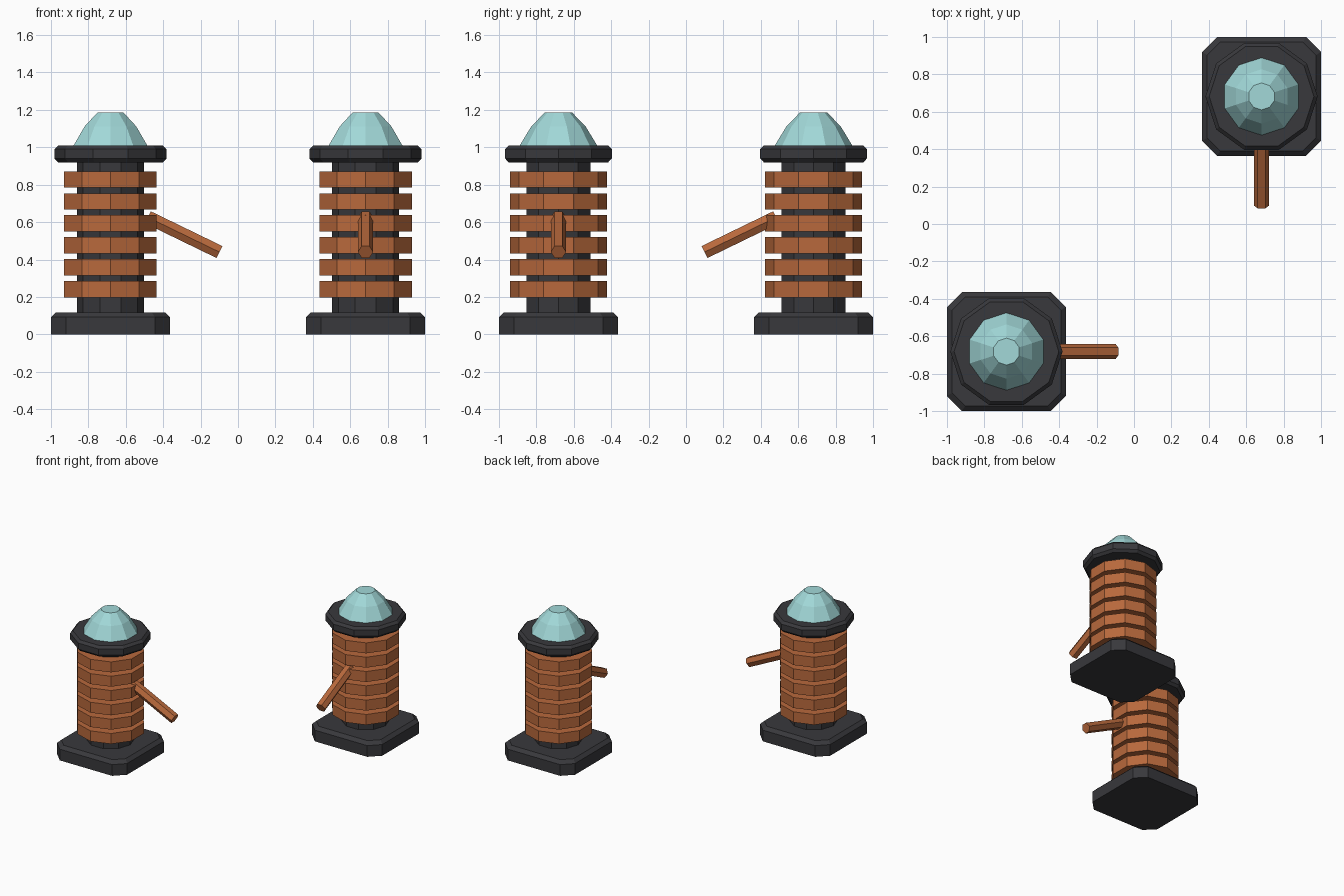
import bpy, bmesh, math
from mathutils import Vector

if "Cube" in bpy.data.objects:
    bpy.data.objects.remove(bpy.data.objects["Cube"])


def material(name, rgb):
    m = bpy.data.materials.new(name)
    m.diffuse_color = (*rgb, 1)
    m.use_nodes = True
    m.node_tree.nodes["Principled BSDF"].inputs["Base Color"].default_value = m.diffuse_color
    return m


DARK = material("dark_metal", (0.04, 0.04, 0.045))
COPPER = material("copper", (0.48, 0.14, 0.045))
GLASS = material("pale_glass", (0.36, 0.69, 0.69))


def loft(name, loops, mat):
    """Skin a stack of equal-length point loops and close both ends."""
    bm = bmesh.new()
    rows = [[bm.verts.new(p) for p in loop] for loop in loops]
    n = len(rows[0])
    for a, b in zip(rows, rows[1:]):
        for i in range(n):
            j = (i + 1) % n
            bm.faces.new((a[i], a[j], b[j], b[i]))
    bm.faces.new(rows[0][::-1])
    bm.faces.new(rows[-1])
    bmesh.ops.recalc_face_normals(bm, faces=bm.faces)
    me = bpy.data.meshes.new(name)
    bm.to_mesh(me)
    bm.free()
    me.materials.append(mat)
    ob = bpy.data.objects.new(name, me)
    bpy.context.collection.objects.link(ob)
    return ob


def turned(name, cx, cy, profile, start, mat):
    """Ten-sided turned part from (radius, z) pairs."""
    loops = [[(cx + r * math.cos(start + i * math.tau / 10),
               cy + r * math.sin(start + i * math.tau / 10), z)
              for i in range(10)] for r, z in profile]
    return loft(name, loops, mat)


def cut_square(cx, cy, half, cut, z):
    """Square outline with clipped corners."""
    k = half - cut
    pts = [(half, -k), (half, k), (k, half), (-k, half),
           (-half, k), (-half, -k), (-k, -half), (k, -half)]
    return [(cx + x, cy + y, z) for x, y in pts]


def arm(name, start, end, radius, mat):
    """Six-sided rod with a flat face on top."""
    axis = (end - start).normalized()
    side = axis.cross(Vector((0, 0, 1))).normalized()
    up = side.cross(axis)
    loops = [[p + radius * (side * math.cos(i * math.tau / 6) + up * math.sin(i * math.tau / 6))
              for i in range(6)] for p in (start, end)]
    return loft(name, loops, mat)


def tower(prefix, cx, cy, direction):
    on_y = math.pi / 2
    # Plinth with clipped corners and bevelled top
    loft(prefix + "_base", [cut_square(cx, cy, 0.318, 0.08, 0),
                            cut_square(cx, cy, 0.318, 0.08, 0.092),
                            cut_square(cx, cy, 0.291, 0.07, 0.118)], DARK)
    # Core column
    turned(prefix + "_core", cx, cy, [(0.18, 0.10), (0.18, 0.94)], 0, DARK)
    # Coil rings
    for i in range(6):
        z = 0.198 + i * 0.1176
        turned(f"{prefix}_ring_{i + 1}", cx, cy, [(0.26, z), (0.26, z + 0.086)], on_y, COPPER)
    # Bevelled cap
    turned(prefix + "_cap", cx, cy, [(0.28, 0.92), (0.30, 0.94), (0.30, 0.99), (0.28, 1.01)],
           0, DARK)
    # Faceted dome
    turned(prefix + "_dome", cx, cy, [(0.21, 1.005), (0.145, 1.112), (0.072, 1.187)], on_y, GLASS)
    # Drooping arm
    c, d = Vector((cx, cy, 0)), Vector(direction)
    arm(prefix + "_arm", c + d * 0.20 + Vector((0, 0, 0.615 + 0.011)),
        c + d * 0.583 + Vector((0, 0, 0.44)), 0.041, COPPER)


tower("left_tower", -0.682, -0.682, (1, 0, 0))
tower("right_tower", 0.682, 0.682, (0, -1, 0))
